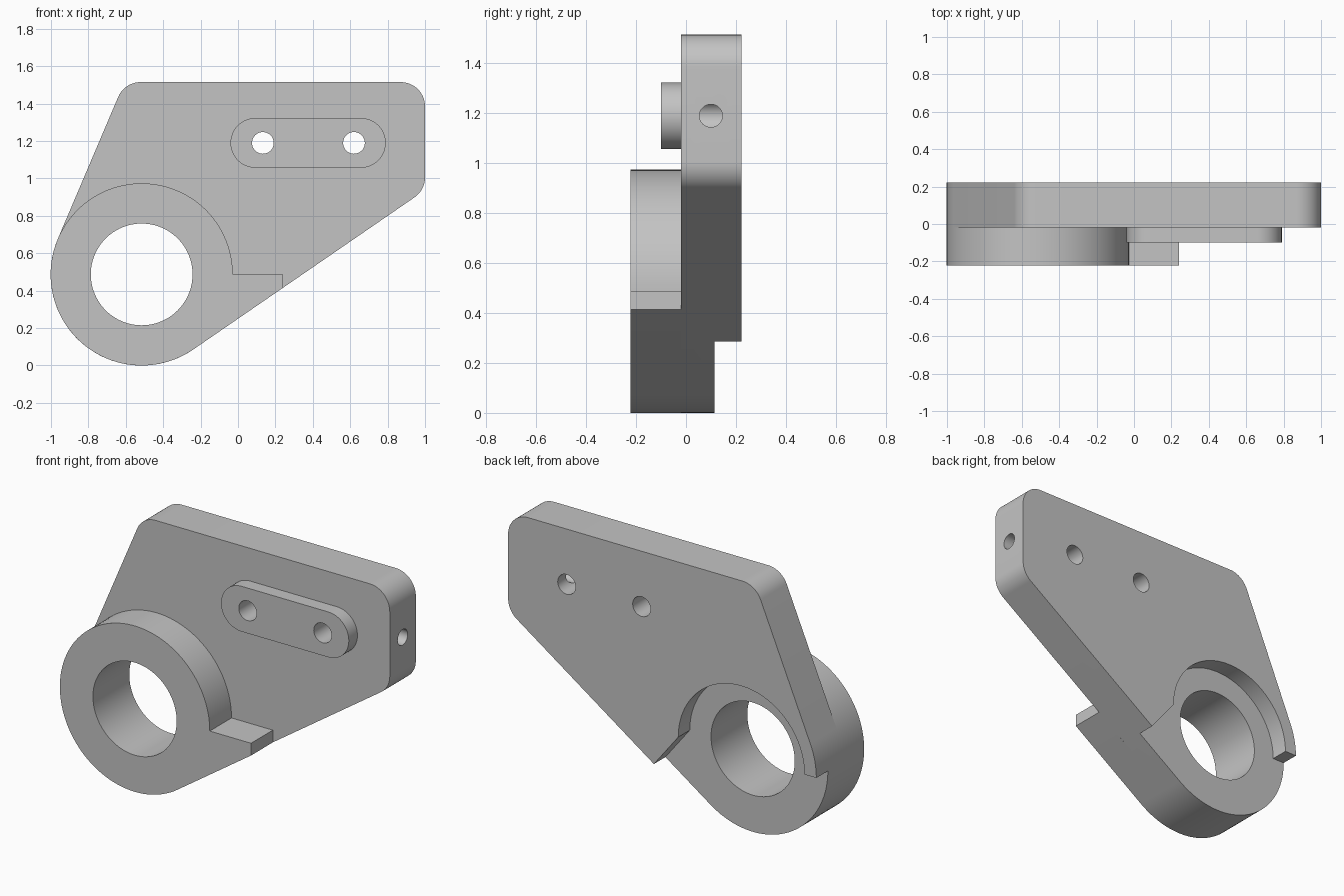
import bpy
import bmesh
from math import radians, sin, cos

cube = bpy.data.objects.get("Cube")
if cube:
    bpy.data.objects.remove(cube, do_unlink=True)

# Single grey finish
grey = bpy.data.materials.new("plain_grey")
grey.use_nodes = True
colour = (0.55, 0.55, 0.55, 1)
grey.diffuse_color = colour
grey.node_tree.nodes["Principled BSDF"].inputs["Base Color"].default_value = colour

# Key dimensions
CX, CZ, R = -0.515, 0.487, 0.487          # bearing boss
BORE = 0.272
FRONT, FACE, STEP, BACK = -0.222, -0.02, 0.115, 0.222
HOLES, HOLE_Z = (0.133, 0.62), 1.19
LOW, SLANT = -55.5, 157                   # directions of the sloping edges


def arc(x, z, r, start, end, steps=24):
    angles = [radians(start + (end - start) * i / steps) for i in range(steps + 1)]
    return [(x + r * cos(a), z + r * sin(a)) for a in angles]


def prism(name, outline, y0, y1):
    """Extrude an x-z outline from y0 to y1."""
    bm = bmesh.new()
    face = bm.faces.new([bm.verts.new((x, y0, z)) for x, z in outline])
    result = bmesh.ops.extrude_face_region(bm, geom=[face])
    moved = [v for v in result["geom"] if isinstance(v, bmesh.types.BMVert)]
    bmesh.ops.translate(bm, verts=moved, vec=(0, y1 - y0, 0))
    bmesh.ops.recalc_face_normals(bm, faces=bm.faces)
    mesh = bpy.data.meshes.new(name)
    bm.to_mesh(mesh)
    bm.free()
    mesh.materials.append(grey)
    obj = bpy.data.objects.new(name, mesh)
    bpy.context.collection.objects.link(obj)
    return obj


def drill(x, z, r, steps=48):
    return prism("drill", arc(x, z, r, 0, 360, steps)[:-1], -0.5, 0.5)


def activate(obj):
    bpy.ops.object.select_all(action="DESELECT")
    obj.select_set(True)
    bpy.context.view_layer.objects.active = obj


def cut(obj, cutters):
    activate(obj)
    for cutter in cutters:
        cutter.hide_render = True
        mod = obj.modifiers.new("cut", "BOOLEAN")
        mod.operation = "DIFFERENCE"
        mod.solver = "EXACT"
        mod.object = cutter
        bpy.ops.object.modifier_apply(modifier=mod.name)
        bpy.data.objects.remove(cutter, do_unlink=True)
    activate(obj)
    bpy.ops.object.shade_smooth_by_angle(angle=radians(30))


# Main plate with rounded corners, tangent to the boss
plate = prism("main_plate",
              arc(0.87, 1.006, 0.13, LOW, 0, 12)
              + arc(0.87, 1.385, 0.13, 0, 90, 16)
              + arc(-0.521, 1.385, 0.13, 90, SLANT, 12)
              + arc(CX, CZ, R, SLANT, 360 + LOW, 64), FACE, BACK)

# Stepped recess around the bore at the back
recess = prism("recess_cutter",
               arc(CX, CZ, 0.41, 0, 180, 64)
               + [(-1.2, CZ), (-1.2, -0.2), (0.29, -0.2), (0.29, -0.013)],
               STEP, 0.4)

# Side screw hole running into the nearest mounting hole
bpy.ops.mesh.primitive_cylinder_add(vertices=32, radius=0.046, depth=0.5,
                                    location=(0.87, 0.1, HOLE_Z),
                                    rotation=(0, radians(90), 0))
side_hole = bpy.context.object
side_hole.data.materials.append(grey)
cut(plate, [recess, drill(CX, CZ, BORE, 96), side_hole]
    + [drill(x, HOLE_Z, 0.058) for x in HOLES])

# Raised bearing boss with its side lug
boss = prism("bearing_boss",
             arc(CX, CZ, R, 0, 360 + LOW, 96) + [(0.24, 0.415), (0.24, CZ)],
             FRONT, FACE)
cut(boss, [drill(CX, CZ, BORE, 96)])

# Raised slotted pad around the mounting holes
pad = prism("mounting_pad",
            arc(0.657, HOLE_Z, 0.133, -90, 90) + arc(0.093, HOLE_Z, 0.133, 90, 270),
            -0.1, FACE)
cut(pad, [drill(x, HOLE_Z, 0.058) for x in HOLES])
